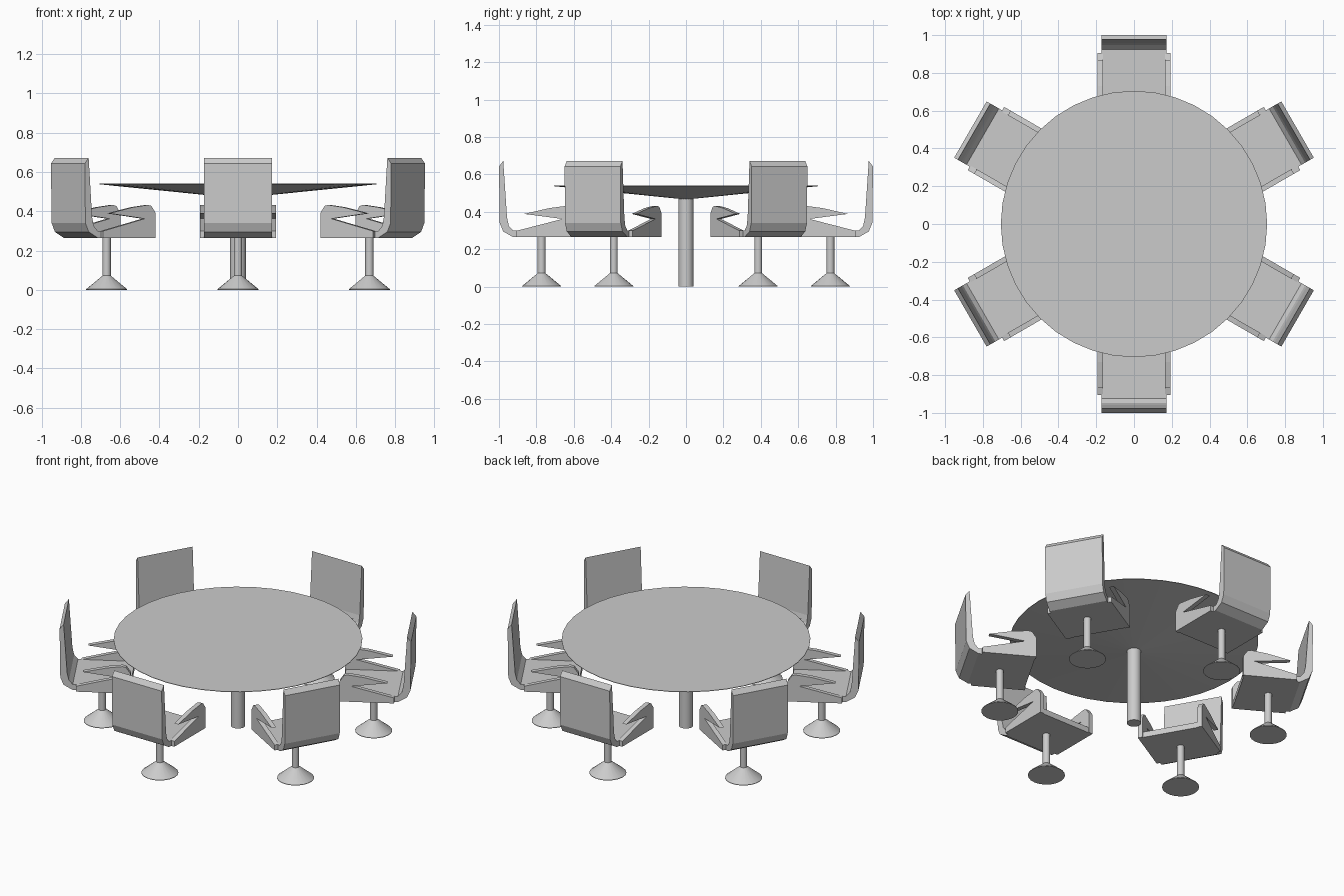
import bpy, bmesh, math
from mathutils import Matrix, Vector

if "Cube" in bpy.data.objects:
    bpy.data.objects.remove(bpy.data.objects["Cube"])

grey = bpy.data.materials.new("light grey")
grey.diffuse_color = (0.6, 0.6, 0.6, 1)
grey.use_nodes = True
grey.node_tree.nodes["Principled BSDF"].inputs["Base Color"].default_value = grey.diffuse_color


def finish(name, bm, matrix, smooth=False):
    bmesh.ops.recalc_face_normals(bm, faces=bm.faces)
    bm.transform(matrix)
    me = bpy.data.meshes.new(name)
    bm.to_mesh(me)
    bm.free()
    me.materials.append(grey)
    ob = bpy.data.objects.new(name, me)
    bpy.context.collection.objects.link(ob)
    if smooth:
        bpy.ops.object.select_all(action='DESELECT')
        ob.select_set(True)
        bpy.context.view_layer.objects.active = ob
        bpy.ops.object.shade_smooth_by_angle(angle=math.radians(30))
    return ob


def lathe(name, profile, sides, matrix=Matrix(), smooth=True):
    """Stack of rings (radius, z), capped at both ends."""
    bm = bmesh.new()
    rings = [[bm.verts.new((r * math.cos(2 * math.pi * i / sides),
                            r * math.sin(2 * math.pi * i / sides), z))
              for i in range(sides)] for r, z in profile]
    for a, b in zip(rings, rings[1:]):
        for i in range(sides):
            j = (i + 1) % sides
            bm.faces.new((a[i], a[j], b[j], b[i]))
    bm.faces.new(rings[0][::-1])
    bm.faces.new(rings[-1])
    return finish(name, bm, matrix, smooth)


def extrude(name, profile, y0, y1, matrix):
    """Side profile (radial distance, z) extruded across the chair."""
    bm = bmesh.new()
    face = bm.faces.new([bm.verts.new((x, y0, z)) for x, z in profile])
    new = bmesh.ops.extrude_face_region(bm, geom=[face])["geom"]
    bmesh.ops.translate(bm, vec=Vector((0, y1 - y0, 0)),
                        verts=[v for v in new if isinstance(v, bmesh.types.BMVert)])
    return finish(name, bm, matrix)


# table: shallow inverted cone on a round post
lathe("table_top", [(0.04, 0.47), (0.705, 0.537), (0.705, 0.54)], 40, smooth=False)
lathe("table_post", [(0.04, 0), (0.04, 0.475)], 24)

# one-piece seat and backrest profile
shell = [(0.6, 0.265), (0.925, 0.265), (0.977, 0.295), (0.996, 0.34), (1.0, 0.643),
         (0.977, 0.672), (0.957, 0.37), (0.947, 0.325), (0.925, 0.3), (0.6, 0.3)]
# side panel with the notch opening backwards under the armrest
arm = [(0.595, 0.265), (0.905, 0.265), (0.905, 0.299), (0.66, 0.362), (0.866, 0.389),
       (0.73, 0.42), (0.64, 0.432), (0.62, 0.427), (0.595, 0.39)]

# six chairs around the table
for k in range(6):
    m = Matrix.Rotation(math.radians(30 + 60 * k), 4, 'Z')
    extrude(f"chair_seat_and_back_{k}", shell, -0.172, 0.172, m)
    for side, s in (("left", 1), ("right", -1)):
        extrude(f"chair_{side}_arm_{k}", arm, s * 0.165, s * 0.193, m)
    # pedestal: conical foot and column
    lathe(f"chair_pedestal_{k}", [(0.105, 0), (0.105, 0.003), (0.021, 0.072), (0.021, 0.267)],
          20, m @ Matrix.Translation((0.772, 0, 0)))
